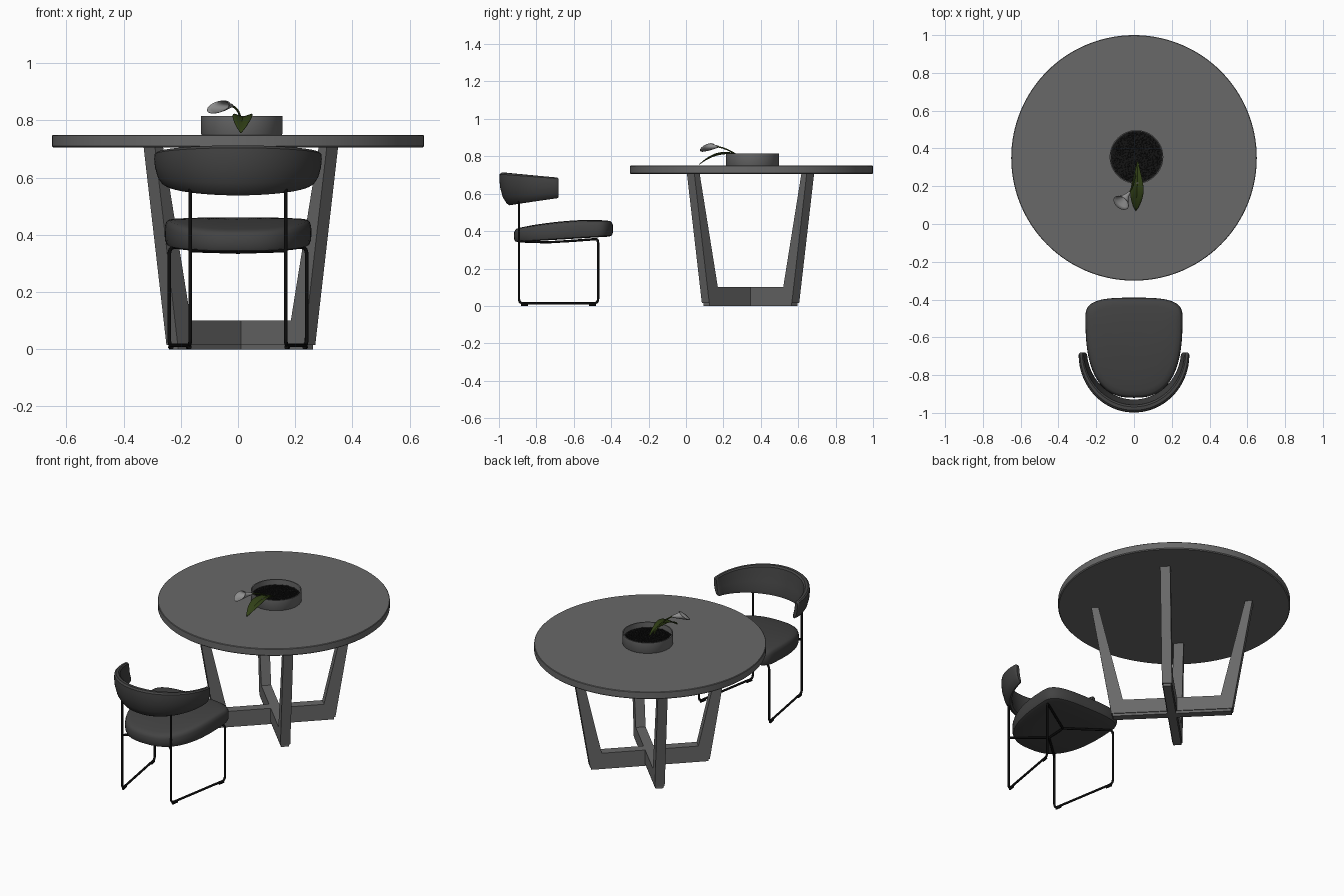
import bpy, bmesh, math, random
from mathutils import Vector, Matrix

if "Cube" in bpy.data.objects:
    bpy.data.objects.remove(bpy.data.objects["Cube"])
random.seed(4)


def material(name, rgb):
    m = bpy.data.materials.new(name)
    m.use_nodes = True
    m.diffuse_color = (*rgb, 1)
    m.node_tree.nodes["Principled BSDF"].inputs["Base Color"].default_value = (*rgb, 1)
    return m


WOOD = material("grey wood", (0.14, 0.14, 0.14))
FABRIC = material("charcoal upholstery", (0.056, 0.056, 0.056))
METAL = material("black metal", (0.004, 0.004, 0.004))
SOIL = material("black pebbles", (0.007, 0.007, 0.007))
GREEN = material("leaf green", (0.03, 0.05, 0.008))
PETAL = material("pale petal", (0.27, 0.27, 0.27))


def finish(name, bm, mat, smooth=True, solid=0):
    bmesh.ops.recalc_face_normals(bm, faces=bm.faces)
    me = bpy.data.meshes.new(name)
    bm.to_mesh(me)
    bm.free()
    ob = bpy.data.objects.new(name, me)
    bpy.context.collection.objects.link(ob)
    me.materials.append(mat)
    if solid:
        ob.modifiers.new("thickness", "SOLIDIFY").thickness = solid
    if smooth:
        bpy.ops.object.select_all(action="DESELECT")
        ob.select_set(True)
        bpy.context.view_layer.objects.active = ob
        bpy.ops.object.shade_smooth_by_angle(angle=math.radians(35))
    return ob


def skin(name, rings, mat, closed=True, caps=True, **kw):
    """Join successive rings of points into one surface."""
    bm = bmesh.new()
    rows = [[bm.verts.new(p) for p in ring] for ring in rings]
    n = len(rows[0])
    for a, b in zip(rows, rows[1:]):
        for i in range(n if closed else n - 1):
            j = (i + 1) % n
            bm.faces.new((a[i], a[j], b[j], b[i]))
    if caps:
        bm.faces.new(rows[0])
        bm.faces.new(rows[-1])
    return finish(name, bm, mat, **kw)


def lathe(name, centre, profile, mat, n=96):
    x, y = centre
    rings = [[(x + r * math.cos(math.tau * i / n), y + r * math.sin(math.tau * i / n), z)
              for i in range(n)] for r, z in profile]
    return skin(name, rings, mat)


def rod(name, points, radius, mat, fillet=0.025):
    """Round bar along a path whose corners are rounded."""
    pts = [Vector(p) for p in points]
    path = [pts[0]]
    for a, b, c in zip(pts, pts[1:], pts[2:]):
        s = b + (a - b).normalized() * fillet
        e = b + (c - b).normalized() * fillet
        for k in range(6):
            t = k / 5
            path.append(s * (1 - t) ** 2 + b * 2 * t * (1 - t) + e * t * t)
    path.append(pts[-1])
    cu = bpy.data.curves.new(name, "CURVE")
    cu.dimensions = "3D"
    cu.bevel_depth = radius
    cu.bevel_resolution = 3
    cu.use_fill_caps = True
    sp = cu.splines.new("POLY")
    sp.points.add(len(path) - 1)
    for q, p in zip(sp.points, path):
        q.co = (*p, 1)
    cu.materials.append(mat)
    ob = bpy.data.objects.new(name, cu)
    bpy.context.collection.objects.link(ob)


# Table top
lathe("table_top", (0, 0.35), [(0.645, 0.705), (0.65, 0.71), (0.65, 0.747), (0.647, 0.75)], WOOD, 128)


# Crossed leg frames, each a flat trapezoid outline given thickness
def slab(name, outline, width, angle, mat):
    turn = Matrix.Translation((0.01, 0.345, 0)) @ Matrix.Rotation(angle, 4, "Z")
    skin(name, [[turn @ Vector((r, s * width / 2, z)) for r, z in outline] for s in (-1, 1)],
         mat, smooth=False)


half = [(0.34, 0.015), (0.4525, 0.705), (0.412, 0.705), (0.275, 0.1)]
frame = half + [(-r, z) for r, z in reversed(half)]
foot = [(0.333, 0), (0.333, 0.015), (-0.333, 0.015), (-0.333, 0)]
for side, angle in (("a", math.pi / 4), ("b", -math.pi / 4)):
    slab("table_leg_frame_" + side, frame, 0.056, angle, WOOD)
    slab("table_foot_strip_" + side, foot, 0.046, angle, WOOD)

# Round planter with pebbles
POT = (0.013, 0.355)
lathe("planter", POT, [(0.14, 0.75), (0.142, 0.753), (0.142, 0.815), (0.136, 0.815), (0.136, 0.765)], WOOD)
lathe("planter_soil", POT, [(0.136, 0.77), (0.136, 0.782)], SOIL, 48)
bm = bmesh.new()
for i in range(220):
    r, a = 0.13 * math.sqrt((i + 0.5) / 220), i * 2.39996
    size = random.uniform(0.006, 0.009)
    place = Matrix.Translation((POT[0] + r * math.cos(a), POT[1] + r * math.sin(a), 0.783))
    bmesh.ops.create_icosphere(bm, subdivisions=1, radius=size,
                               matrix=place @ Matrix.Diagonal((1, 1, 0.7, 1)))
finish("planter_pebbles", bm, SOIL, smooth=False)


# Leaf: arched blade with a folded midrib
def bezier(p, t):
    a, b, c, d = (Vector(q) for q in p)
    u = 1 - t
    return a * u ** 3 + b * 3 * u * u * t + c * 3 * u * t * t + d * t ** 3


spine = [(0.02, 0.33, 0.785), (0.02, 0.23, 0.835), (0.015, 0.15, 0.815), (0.01, 0.07, 0.757)]
rows = []
for i in range(15):
    t = i / 14
    c = bezier(spine, t)
    w = 0.003 + 0.031 * math.sin(math.pi * t ** 1.3) ** 0.9 if i < 14 else 0.001
    rows.append([c + Vector((w * s, 0, 0.35 * w * abs(s))) for s in (-1, -0.5, 0, 0.5, 1)])
skin("leaf", rows, GREEN, closed=False, caps=False, solid=0.002)

# Flower stem and trumpet-shaped bloom
stem = [(0.01, 0.3, 0.785), (0.01, 0.26, 0.82), (0, 0.21, 0.845), (-0.025, 0.165, 0.852)]
rod("flower_stem", [bezier(stem, i / 8) for i in range(9)], 0.004, GREEN, 0.003)
base, axis, across = Vector((-0.022, 0.17, 0.852)), Vector((-0.62, -0.78, 0)), Vector((0.78, -0.62, 0))
rings = []
for i in range(9):
    t = i / 8
    ring = []
    for k in range(24):
        a = math.tau * k / 24
        flare = 0.004 + 0.041 * t ** 1.6
        along = 0.075 * t - 0.03 * t ** 3 * math.sin(a)
        ring.append(base + axis * along + across * flare * math.cos(a)
                    + Vector((0, 0, (0.004 + 0.018 * t) * math.sin(a) - 0.004 * t)))
    rings.append(ring)
skin("flower_bloom", rings, PETAL, caps=False, solid=0.002)


# Chair seat: squared at the front, rounded at the rear
def power(v, n):
    return math.copysign(abs(v) ** (2 / n), v)


def seat_ring(scale, height):
    ring = []
    for i in range(64):
        a = math.tau * i / 64
        n, depth = (3.2, 0.11) if math.sin(a) > 0 else (2.6, 0.42)
        x = 0.257 * power(math.cos(a), n) * scale
        y = -0.66 + (0.16 + depth * power(math.sin(a), n)) * scale
        low = 0.34 + (y + 0.92) * 0.06
        high = 0.416 + 0.044 * math.sin(min(1, max(0, (y + 0.92) / 0.42)) * math.pi / 2)
        ring.append((x, y, low + (high - low) * height))
    return ring


seat_profile = [(0.04, 0), (0.5, 0), (0.92, 0), (0.975, 0.06), (0.995, 0.2), (1, 0.45), (0.995, 0.7),
                (0.975, 0.85), (0.94, 0.93), (0.85, 0.97), (0.6, 1), (0.3, 1), (0.04, 1)]
skin("chair_seat", [seat_ring(*p) for p in seat_profile], FABRIC)

# Chair backrest: leaning padded section swept round the rear
section = [(0.03, 1), (0.012, 1), (0.002, 0.95), (0, 0.8), (0.004, 0.55), (0.018, 0.25), (0.04, 0.05),
           (0.055, 0), (0.068, 0.03), (0.069, 0.15), (0.055, 0.45), (0.045, 0.8), (0.04, 0.95)]
rings = []
STEPS = 48
for i in range(-2, STEPS + 3):
    t = min(1, max(0, i / STEPS))
    over = max(0, -i, i - STEPS)
    a = math.pi * (1 + t)
    rear = -math.sin(a)
    low, high = 0.575 - 0.037 * rear, 0.687 + 0.026 * rear
    shrink = (1, 0.9, 0.6)[over]
    ring = []
    for inset, h in section:
        inset = (0.03 + (inset - 0.03) * shrink) * (0.65 + 0.35 * rear)
        h = 0.5 + (h - 0.5) * (1 - (1 - shrink) * 0.35)
        ring.append(((0.293 - inset) * math.cos(a),
                     -0.693 + (0.305 - inset) * math.sin(a) + 0.006 * over,
                     low + (high - low) * h))
    rings.append(ring)
skin("chair_backrest", rings, FABRIC)

# Chair metal frame: side loops, glides and braces under the seat
hub_front, hub_rear = (0, -0.62, 0.347), (0, -0.74, 0.34)
for side, s in (("left", 1), ("right", -1)):
    rear, front = Vector((0.167 * s, -0.893, 0)), Vector((0.24 * s, -0.47, 0))
    up = Vector((0, 0, 1))
    rod("chair_side_loop_" + side,
        [rear + up * 0.58, rear + up * 0.014, front + up * 0.014, front + up * 0.358, hub_front],
        0.0065, METAL)
    rod("chair_rear_brace_" + side, [rear + up * 0.345, hub_rear], 0.0065, METAL)
    for part, t in (("rear", 0.07), ("front", 0.93)):
        c = rear.lerp(front, t)
        d = (front - rear).normalized() * 0.018
        rod("chair_glide_" + part + "_" + side, [c - d + up * 0.007, c + d + up * 0.007], 0.007, METAL)
rod("chair_centre_brace", [hub_front, hub_rear], 0.0065, METAL)
